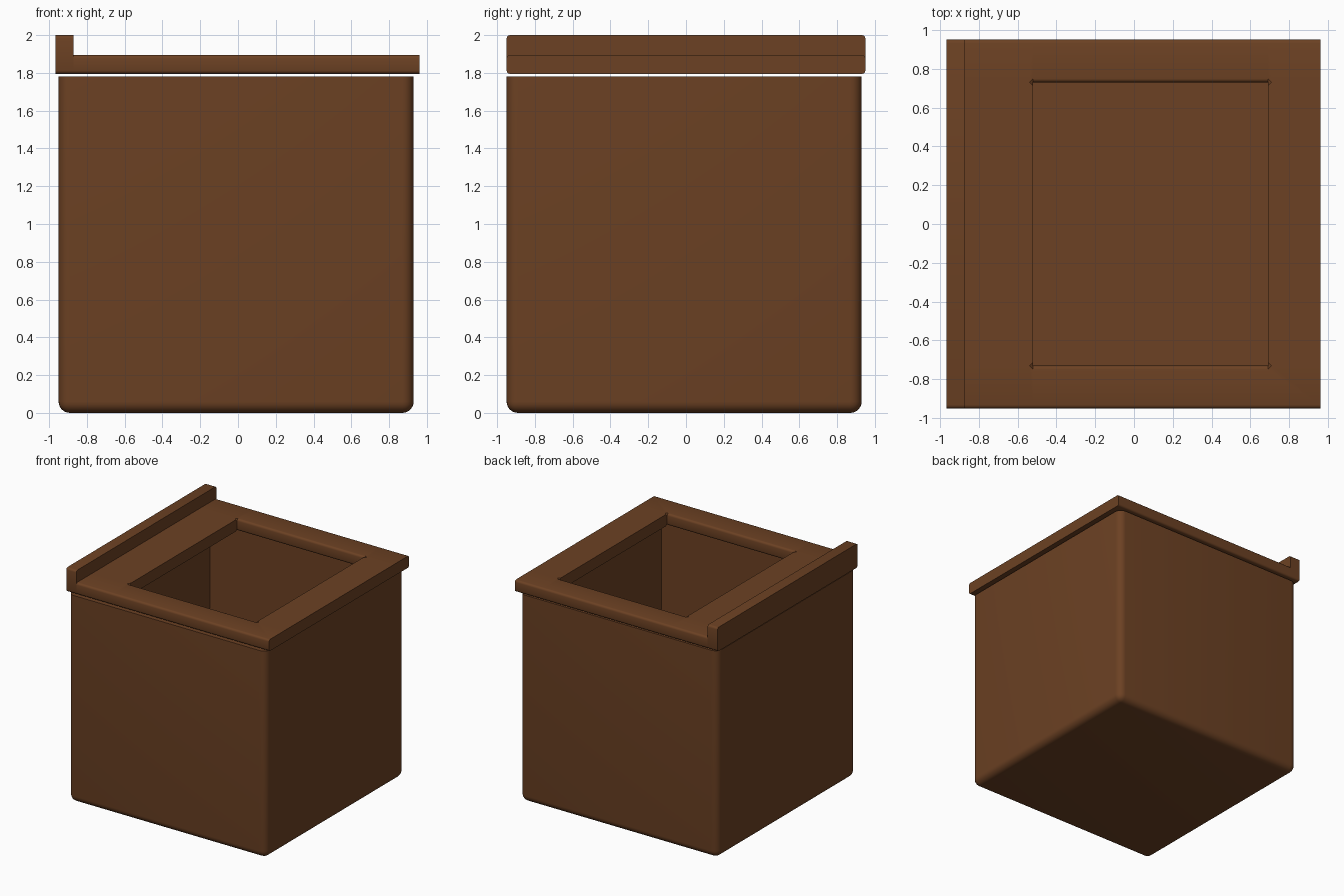
import bpy, bmesh

if "Cube" in bpy.data.objects:
    bpy.data.objects.remove(bpy.data.objects["Cube"])

wood = bpy.data.materials.new("brown wood")
wood.diffuse_color = (0.150, 0.053, 0.0168, 1)
wood.use_nodes = True
wood.node_tree.nodes["Principled BSDF"].inputs["Base Color"].default_value = wood.diffuse_color


def finish(bm, name):
    bmesh.ops.recalc_face_normals(bm, faces=bm.faces)
    me = bpy.data.meshes.new(name)
    bm.to_mesh(me)
    bm.free()
    ob = bpy.data.objects.new(name, me)
    bpy.context.collection.objects.link(ob)
    me.materials.append(wood)
    return ob


def box(lo, hi):
    bm = bmesh.new()
    bmesh.ops.create_cube(bm, size=1)
    for v in bm.verts:
        v.co = [(a + b) / 2 + c * (b - a) for a, b, c in zip(lo, hi, v.co)]
    return bm


def round_edges(bm, rule, r, segs):
    edges = [e for e in bm.edges if e.calc_face_angle(0) > 0.5 and rule(e)]
    bmesh.ops.bevel(bm, geom=edges, offset=r, offset_type='OFFSET',
                    segments=segs, profile=0.5, affect='EDGES')


def smooth(ob):
    bpy.ops.object.select_all(action='DESELECT')
    ob.select_set(True)
    bpy.context.view_layer.objects.active = ob
    bpy.ops.object.shade_smooth_by_angle(angle=0.6)


def along_x(e):
    d = e.verts[0].co - e.verts[1].co
    return abs(d.y) < 1e-5 and abs(d.z) < 1e-5


# open bin body: rounded outside with a square hollow
TOP = 1.78
bm = box((-0.95, -0.95, 0), (0.93, 0.93, TOP))
round_edges(bm, lambda e: min(v.co.z for v in e.verts) < 0.01, 0.06, 6)
body = finish(bm, "bin_body")
cutter = finish(box((-0.84, -0.84, 0.11), (0.82, 0.82, TOP + 0.2)), "hollow_cutter")
cutter.hide_render = True
mod = body.modifiers.new("hollow", 'BOOLEAN')
mod.object = cutter
mod.operation = 'DIFFERENCE'
mod.solver = 'EXACT'
bpy.context.view_layer.objects.active = body
bpy.ops.object.modifier_apply(modifier="hollow")
bpy.data.objects.remove(cutter)
smooth(body)

# lid frame with a rectangular opening, floating just above the body
xs, ys, z0, z1 = (-0.87, -0.52, 0.69, 0.96), (-0.95, -0.73, 0.73, 0.95), 1.795, 1.895
bm = bmesh.new()
grid = [[bm.verts.new((x, y, z0)) for y in ys] for x in xs]
for i in range(3):
    for j in range(3):
        if (i, j) != (1, 1):
            bm.faces.new((grid[i][j], grid[i + 1][j], grid[i + 1][j + 1], grid[i][j + 1]))
ext = bmesh.ops.extrude_face_region(bm, geom=bm.faces[:], use_keep_orig=True)
for g in ext["geom"]:
    if isinstance(g, bmesh.types.BMVert):
        g.co.z = z1
bmesh.ops.recalc_face_normals(bm, faces=bm.faces)
round_edges(bm, along_x, 0.018, 3)
smooth(finish(bm, "lid_frame"))

# raised lip along the left side
bm = box((-0.965, -0.95, z0), (-0.87, 0.95, 2.0))
round_edges(bm, along_x, 0.018, 3)
smooth(finish(bm, "lid_lip"))
